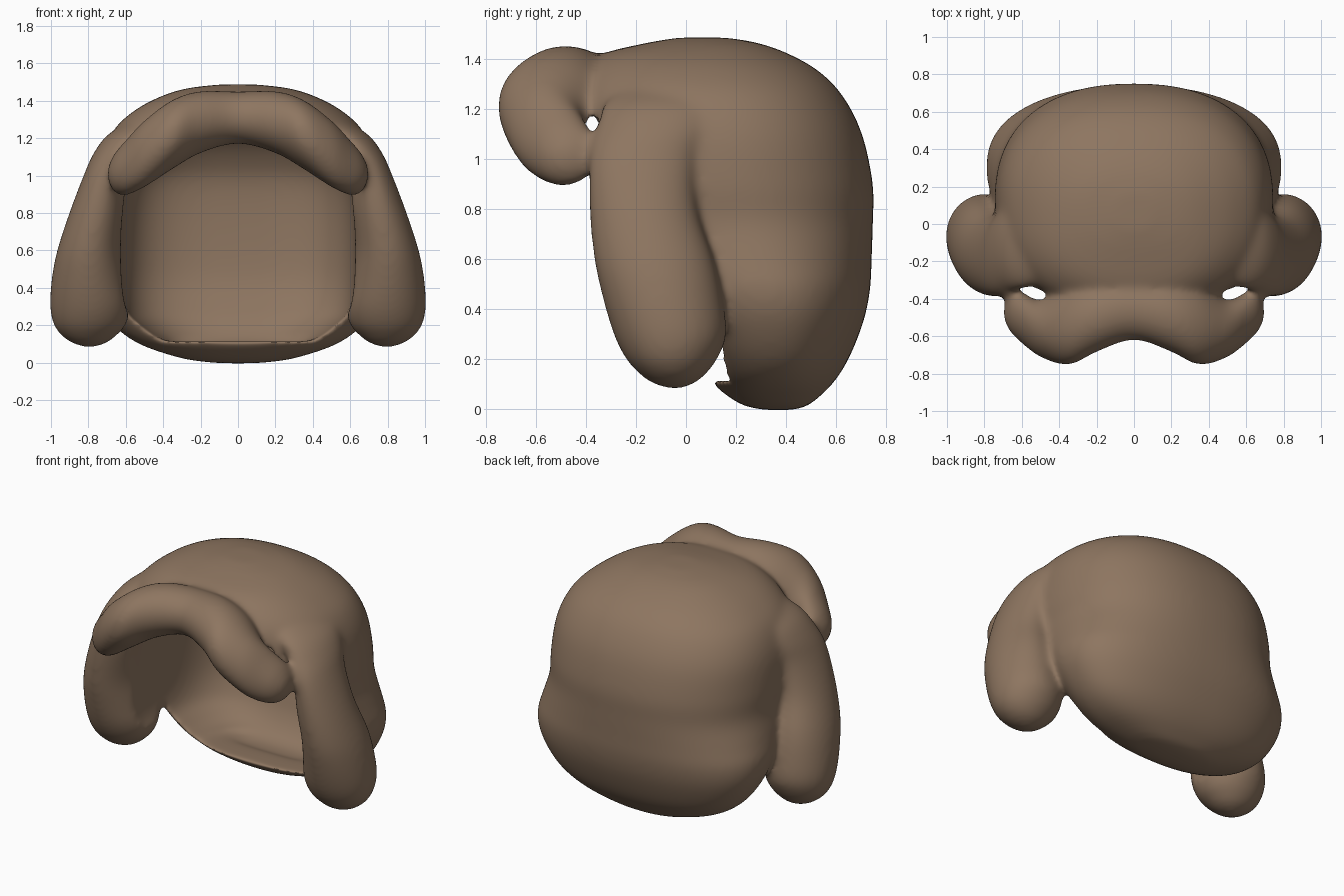
import bpy, bmesh, math
from mathutils import Vector

if "Cube" in bpy.data.objects:
    bpy.data.objects.remove(bpy.data.objects["Cube"], do_unlink=True)

SIDES, STEPS = 64, 5


def smooth_rings(rings):
    """Catmull-Rom interpolation between cross-section rows."""
    out = []
    last = len(rings) - 1
    for i in range(last):
        p0, p1, p2, p3 = (rings[min(max(i + k, 0), last)] for k in (-1, 0, 1, 2))
        for s in range(STEPS):
            t = s / STEPS
            out.append([0.5 * (2 * b + (c - a) * t + (2 * a - 5 * b + 4 * c - d) * t * t
                               + (3 * b - a - 3 * c + d) * t ** 3)
                        for a, b, c, d in zip(p0, p1, p2, p3)])
    return out + [rings[-1]]


def loft(bm, rings, place, power=2.0):
    """Skin superellipse sections (t, u_min, u_max, v_min, v_max)."""
    loops = []
    for t, u0, u1, v0, v1 in smooth_rings(rings):
        loop = []
        for k in range(SIDES):
            a = math.tau * k / SIDES
            c, s = math.cos(a), math.sin(a)
            u = (u0 + u1) / 2 + (u1 - u0) / 2 * math.copysign(abs(c) ** (2 / power), c)
            v = (v0 + v1) / 2 + (v1 - v0) / 2 * math.copysign(abs(s) ** (2 / power), s)
            loop.append(bm.verts.new(place(t, u, v)))
        loops.append(loop)
    faces = [bm.faces.new((p[k], p[(k + 1) % SIDES], q[(k + 1) % SIDES], q[k]))
             for p, q in zip(loops, loops[1:]) for k in range(SIDES)]
    faces += [bm.faces.new(loops[0]), bm.faces.new(loops[-1])]
    bmesh.ops.recalc_face_normals(bm, faces=faces)


def make_object(name, bm):
    mesh = bpy.data.meshes.new(name)
    bm.to_mesh(mesh)
    bm.free()
    obj = bpy.data.objects.new(name, mesh)
    bpy.context.collection.objects.link(obj)
    return obj


def flat_front(limit):
    """Upright placement whose front is cut off at a plane."""
    return lambda t, u, v: Vector((u, max(v, limit), t))


# Rounded cap with a bulging nape: height, half width, front, back
cap = [(-.004, .08, .33, .41), (.006, .2, .26, .47), (.03, .33, .2, .51), (.1, .53, .11, .585),
       (.2, .665, .04, .65), (.35, .76, -.05, .71), (.48, .79, -.13, .737),
       (.6, .768, -.24, .743), (.75, .738, -.4, .748), (.9, .745, -.5, .748),
       (1.1, .725, -.5, .705), (1.25, .66, -.48, .63), (1.35, .55, -.43, .535),
       (1.42, .42, -.34, .415), (1.465, .28, -.16, .29), (1.487, .1, -.03, .16)]
# Hollow for the head: same layout
hollow = [(.085, .2, .3, .42), (.11, .36, .22, .48), (.145, .45, -.6, .52),
          (.2, .52, -.6, .56), (.29, .6, -.6, .6), (.5, .63, -.6, .65),
          (.9, .62, -.6, .65), (1.08, .56, -.6, .59), (1.22, .44, -.55, .46),
          (1.3, .2, -.48, .25)]
# Hanging side lock: height, inner, outer, front, back
lock = [(.084, .76, .83, -.08, -.01), (.106, .7, .89, -.14, .04), (.14, .655, .94, -.185, .08),
        (.2, .6, .985, -.24, .125), (.3, .575, 1.006, -.29, .163), (.45, .6, .996, -.335, .145),
        (.6, .62, .967, -.368, .11), (.8, .61, .902, -.388, .045), (1, .6, .826, -.388, .04),
        (1.12, .53, .772, -.36, .1), (1.22, .42, .695, -.33, .15), (1.3, .38, .56, -.24, .1)]
# Half of the fringe: sideways position, front, back, bottom, top
fringe = [(0, -.62, -.3, 1.17, 1.45), (.2, -.685, -.31, 1.12, 1.452),
          (.35, -.755, -.33, 1.035, 1.405), (.5, -.712, -.405, .937, 1.295),
          (.6, -.638, -.362, .892, 1.19), (.66, -.58, -.355, .908, 1.12),
          (.698, -.51, -.44, .97, 1.045)]

bm = bmesh.new()
loft(bm, [(z, -a, a, f, b) for z, a, f, b in cap], flat_front(-.37), 2.3)
for side in (-1, 1):
    loft(bm, lock, lambda t, u, v: Vector((side * u, v, t)))
mirrored = [(-r[0], *r[1:]) for r in reversed(fringe[1:])]
loft(bm, mirrored + fringe, lambda t, u, v: Vector((t, u, v)))
hair = make_object("hair", bm)

bm = bmesh.new()
loft(bm, [(z, -a, a, f, b) for z, a, f, b in hollow], flat_front(-.42), 3.2)
cutter = make_object("head_hollow", bm)
cutter.hide_render = True


# Fuse the locks, carve the hollow, then soften everything
def fuse(name, size):
    mod = hair.modifiers.new(name, "REMESH")
    mod.mode = "VOXEL"
    mod.voxel_size = size
    mod.use_smooth_shade = True


fuse("fuse", .014)
cut = hair.modifiers.new("carve", "BOOLEAN")
cut.operation = "DIFFERENCE"
cut.object = cutter
fuse("refine", .014)
soft = hair.modifiers.new("soften", "SMOOTH")
soft.factor = .5
soft.iterations = 32

bpy.context.view_layer.objects.active = hair
hair.select_set(True)
for mod in list(hair.modifiers):
    bpy.ops.object.modifier_apply(modifier=mod.name)
bpy.data.objects.remove(cutter, do_unlink=True)

# Brown colour
brown = bpy.data.materials.new("brown hair")
brown.use_nodes = True
color = (.27, .18, .118, 1)
brown.diffuse_color = color
bsdf = brown.node_tree.nodes["Principled BSDF"]
bsdf.inputs["Base Color"].default_value = color
bsdf.inputs["Roughness"].default_value = .8
hair.data.materials.clear()
hair.data.materials.append(brown)
for poly in hair.data.polygons:
    poly.use_smooth = True
    poly.material_index = 0
